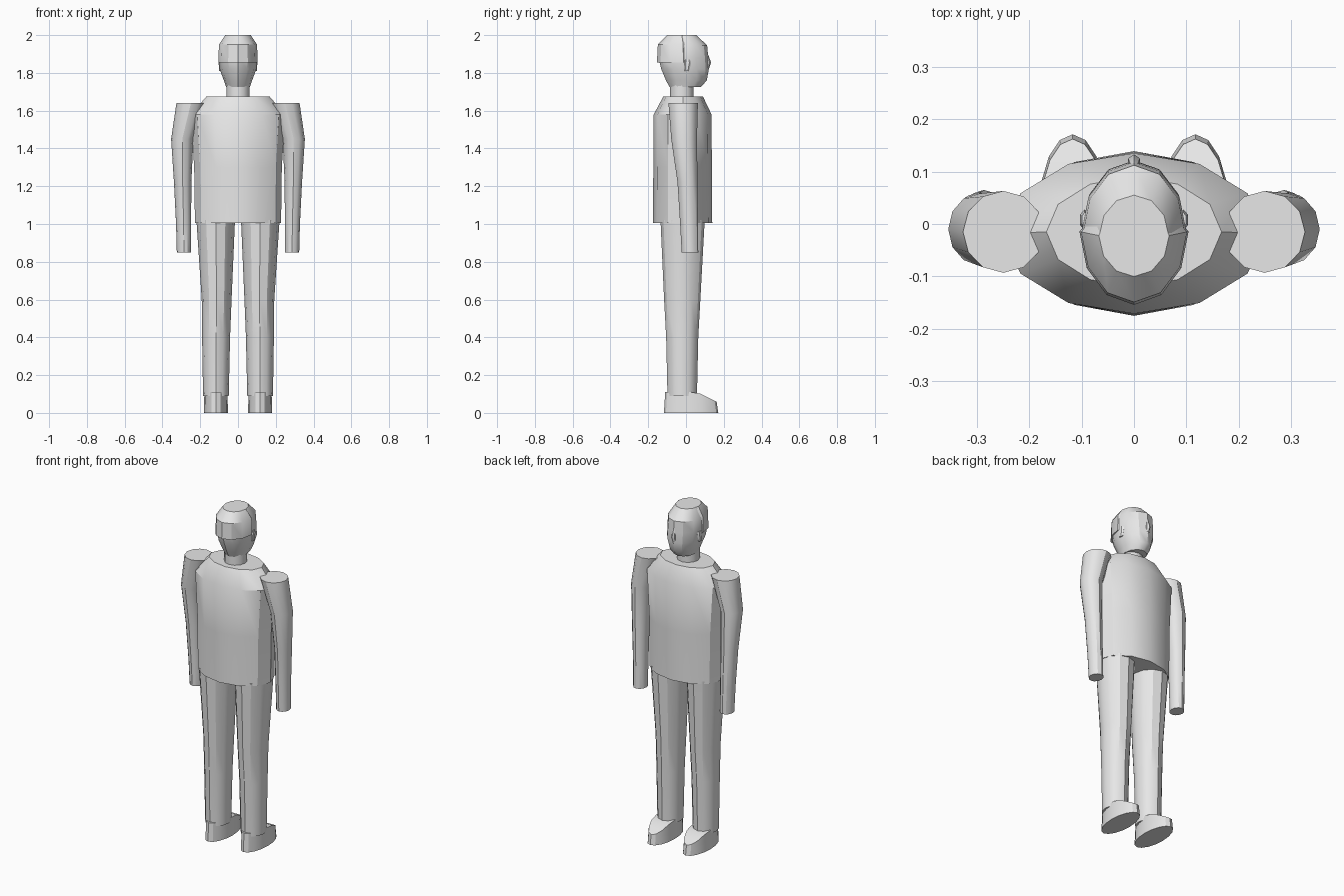
import bpy, bmesh, math

if "Cube" in bpy.data.objects:
    bpy.data.objects.remove(bpy.data.objects["Cube"])

grey = bpy.data.materials.new("plain grey")
grey.diffuse_color = (0.8, 0.8, 0.8, 1)
grey.use_nodes = True
grey.node_tree.nodes["Principled BSDF"].inputs["Base Color"].default_value = grey.diffuse_color
N = 12


def finish(name, bm):
    bmesh.ops.recalc_face_normals(bm, faces=bm.faces)
    me = bpy.data.meshes.new(name)
    bm.to_mesh(me)
    bm.free()
    ob = bpy.data.objects.new(name, me)
    bpy.context.collection.objects.link(ob)
    me.materials.append(grey)
    bpy.ops.object.select_all(action='DESELECT')
    ob.select_set(True)
    bpy.context.view_layer.objects.active = ob
    bpy.ops.object.shade_smooth_by_angle(angle=math.radians(32))
    return ob


def loft(name, rings, n=N, shape=lambda x, y, z: (x, y, z)):
    """Rings are (x, y, z, rx, ry); vertex 0 points to +y so caps are mirror strips."""
    bm = bmesh.new()
    loops = []
    for cx, cy, z, rx, ry in rings:
        loops.append([bm.verts.new(shape(cx + rx * math.sin(2 * math.pi * i / n),
                                         cy + ry * math.cos(2 * math.pi * i / n), z))
                      for i in range(n)])
    for a, b in zip(loops, loops[1:]):
        for i in range(n):
            j = (i + 1) % n
            bm.faces.new((a[i], a[j], b[j], b[i]))
    for lp in (loops[0], loops[-1]):
        for i in range(n // 2):
            quad = [lp[i], lp[i + 1], lp[(n - i - 1) % n], lp[(n - i) % n]]
            bm.faces.new(list(dict.fromkeys(quad)))
    return finish(name, bm)


# Torso
loft("torso", [(0, -.018, 1.005, .228, .157), (0, -.018, 1.3, .232, .155),
               (0, -.018, 1.58, .25, .153), (0, -.015, 1.675, .167, .105)])

# Neck and head
loft("neck", [(0, -.022, 1.66, .062, .063), (0, -.022, 1.75, .062, .063)])
loft("head", [(0, -.004, 1.725, .063, .083), (0, .002, 1.76, .075, .108),
              (0, -.005, 1.82, .097, .126), (0, -.014, 1.88, .100, .132),
              (0, -.016, 1.945, .097, .128), (0, -.022, 2.0, .066, .077)])

# Hair covers only the back half of the head
loft("hair", [(0, -.014, 1.855, .104, .140), (0, -.015, 1.95, .101, .134),
              (0, -.022, 2.0, .067, .078)],
     shape=lambda x, y, z: (x, min(y, 0.0), z))

# Nose
loft("nose", [(0, .113, 1.825, .012, .010), (0, .117, 1.855, .013, .016),
              (0, .108, 1.90, .007, .008)], n=6)

for side, s in (("left", -1), ("right", 1)):
    # Ears
    loft(side + "_ear", [(s * .094, .004, 1.81, .007, .012), (s * .094, .008, 1.855, .010, .020),
                         (s * .094, .008, 1.87, .006, .014)], n=6)
    # Arms
    loft(side + "_arm", [(s * .286, .021, .85, .038, .044), (s * .288, .016, 1.0, .040, .047),
                         (s * .293, .008, 1.22, .046, .053), (s * .295, -.010, 1.45, .059, .068),
                         (s * .249, -.015, 1.64, .077, .078)])
    # Legs
    loft(side + "_leg", [(s * .117, -.02, .09, .068, .078), (s * .116, -.02, .4, .074, .085),
                         (s * .113, -.02, .6, .079, .096), (s * .118, -.018, 1.02, .102, .117)])

    # Shoes, with the top sloping down to the toe
    def toe(x, y, z):
        return (x, y, z - max(0, y - .06) * .5 if z > .05 else z)
    loft(side + "_shoe", [(s * .117, .027, 0, .064, .144), (s * .117, .026, .11, .061, .136)],
         n=16, shape=toe)
